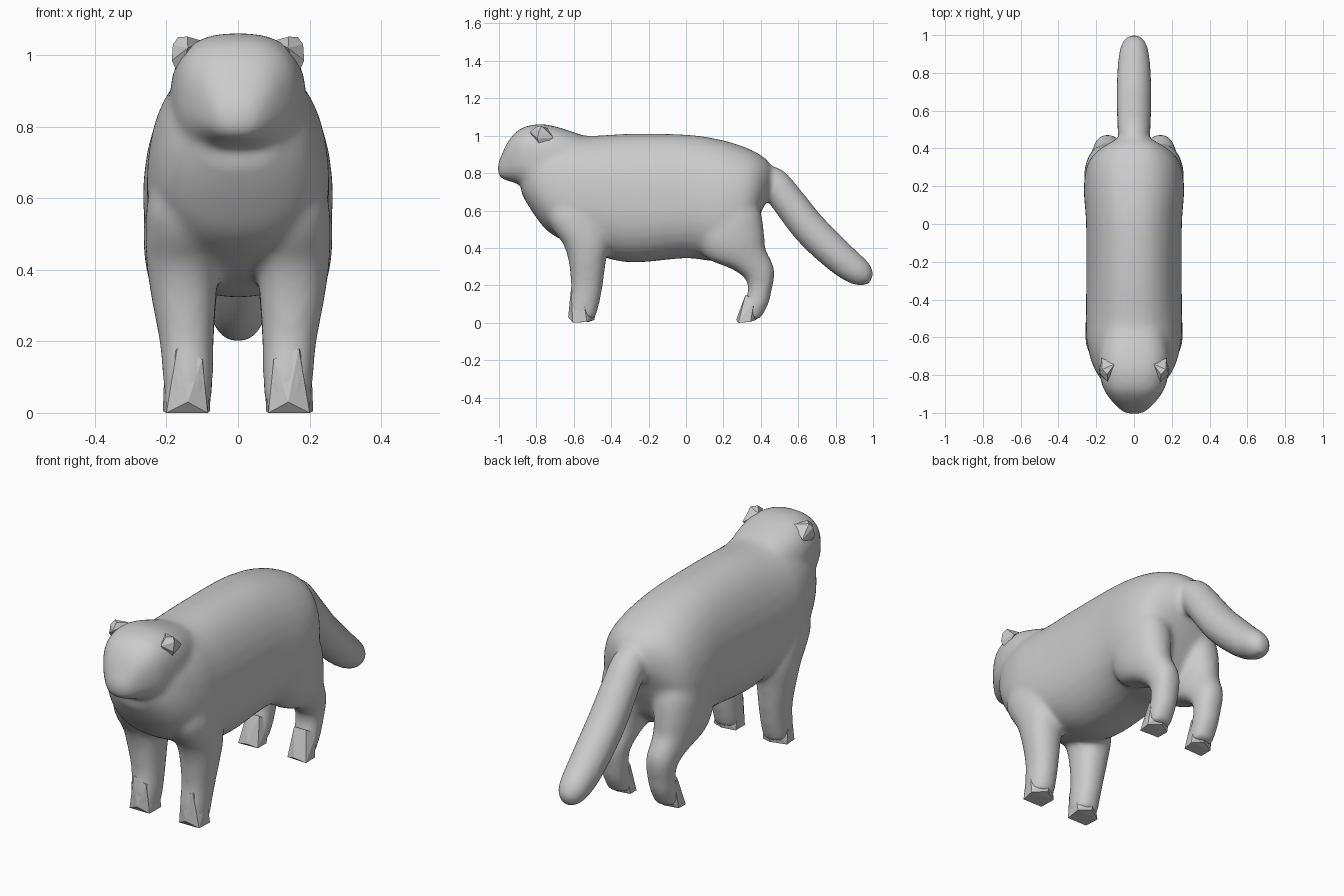
import bpy, bmesh, math
from mathutils import Vector

if "Cube" in bpy.data.objects:
    bpy.data.objects.remove(bpy.data.objects["Cube"], do_unlink=True)

fur = bpy.data.materials.new("plain grey")
fur.use_nodes = True
GREY = (0.6, 0.6, 0.6, 1)
fur.diffuse_color = GREY
fur.node_tree.nodes["Principled BSDF"].inputs["Base Color"].default_value = GREY


def finish(name, bm):
    bmesh.ops.recalc_face_normals(bm, faces=bm.faces)
    mesh = bpy.data.meshes.new(name)
    bm.to_mesh(mesh)
    bm.free()
    mesh.materials.append(fur)
    obj = bpy.data.objects.new(name, mesh)
    bpy.context.collection.objects.link(obj)
    return obj


def spline(rows, steps=5):
    """Smoothly interpolate the rows of a section table."""
    out = []
    for i in range(len(rows) - 1):
        a, b, c, d = (rows[max(0, min(len(rows) - 1, i + k))] for k in (-1, 0, 1, 2))
        for s in range(steps):
            t = s / steps
            out.append([0.5 * (2 * q + (r - p) * t + (2 * p - 5 * q + 4 * r - w) * t * t
                               + (3 * q - p - 3 * r + w) * t ** 3)
                        for p, q, r, w in zip(a, b, c, d)])
    return out + [list(rows[-1])]


def loft(bm, sections, power=2.0, taper=0.0, n=32):
    """Skin superellipse rings; each section is (centre, half axis, half axis).
    Taper narrows the ring towards the end of its second axis."""
    rings = []
    for c, u, v in sections:
        ring = []
        for k in range(n):
            a = 2 * math.pi * k / n
            ca, sa = math.cos(a), math.sin(a)
            su = math.copysign(abs(ca) ** (2 / power), ca)
            sv = math.copysign(abs(sa) ** (2 / power), sa)
            ring.append(bm.verts.new(c + u * su * (1 - taper * sv) + v * sv))
        rings.append(ring)
    for r, s in zip(rings, rings[1:]):
        for k in range(n):
            bm.faces.new((r[k], r[(k + 1) % n], s[(k + 1) % n], s[k]))
    bm.faces.new(rings[0])
    bm.faces.new(rings[-1])


def along_y(rows):
    # rows: y, bottom, top, half width
    return [(Vector((0, y, (lo + hi) / 2)), Vector((w, 0, 0)), Vector((0, 0, (hi - lo) / 2)))
            for y, lo, hi, w in spline(rows)]


def along_z(rows, side):
    # rows: z, y, x, half width, half depth
    return [(Vector((side * x, y, z)), Vector((hx, 0, 0)), Vector((0, hy, 0)))
            for z, y, x, hx, hy in spline(rows)]


TORSO = [(-.88, .69, .9, .11), (-.82, .59, .97, .175), (-.74, .49, 1.0, .22),
         (-.62, .42, 1.005, .249), (-.5, .37, 1.0, .253), (-.3, .322, 1.01, .251),
         (0, .345, 1.006, .252), (.18, .33, .98, .264), (.3, .4, .945, .25),
         (.37, .52, .914, .21), (.42, .63, .882, .145), (.45, .69, .85, .09)]
HEAD = [(-1.006, .795, .85, .035), (-.985, .77, .9, .07), (-.95, .758, .972, .107),
        (-.9, .742, 1.027, .146), (-.85, .72, 1.052, .17), (-.77, .69, 1.062, .187),
        (-.68, .67, 1.045, .19), (-.56, .66, 1.005, .17)]
FRONT_LEG = [(.82, -.6, .09, .07, .07), (.7, -.605, .128, .1, .11), (.58, -.597, .15, .105, .145),
             (.5, -.565, .154, .105, .148), (.42, -.535, .155, .101, .122),
             (.33, -.528, .152, .092, .1), (.2, -.53, .144, .076, .085),
             (.1, -.545, .14, .07, .081), (.02, -.555, .14, .066, .068)]
HIND_LEG = [(.75, .24, .11, .09, .1), (.6, .248, .146, .11, .15), (.48, .24, .153, .111, .178),
            (.4, .25, .153, .103, .174), (.34, .285, .148, .091, .167), (.29, .355, .142, .081, .117),
            (.24, .392, .138, .073, .08), (.18, .396, .135, .067, .064),
            (.1, .375, .135, .063, .066), (.02, .34, .135, .06, .057)]
TAIL = [(.4, .785, .045), (.46, .757, .082), (.55, .645, .09), (.65, .517, .093),
        (.75, .415, .092), (.85, .325, .086), (.915, .278, .077), (.96, .25, .061),
        (.992, .234, .03)]

# torso, head, legs and tail fused into one soft skin
bm = bmesh.new()
loft(bm, along_y(TORSO), 2.3, 0.1)
loft(bm, along_y(HEAD), 2.6)
for side in (-1, 1):
    loft(bm, along_z(FRONT_LEG, side), 2.2)
    loft(bm, along_z(HIND_LEG, side), 2.2)

tail = spline(TAIL)
sections = []
for i, (y, z, r) in enumerate(tail):
    a, b = tail[max(i - 1, 0)], tail[min(i + 1, len(tail) - 1)]
    d = Vector((0, b[0] - a[0], b[1] - a[1])).normalized()
    sections.append((Vector((0, y, z)), Vector((r, 0, 0)), Vector((0, -d.z, d.y)) * r))
loft(bm, sections)

body = finish("body", bm)
remesh = body.modifiers.new("fuse", 'REMESH')
remesh.mode = 'VOXEL'
remesh.voxel_size = 0.014
remesh.use_smooth_shade = True
smooth = body.modifiers.new("soften", 'SMOOTH')
smooth.factor = 0.5
smooth.iterations = 13


def hull(name, points, side):
    bm = bmesh.new()
    for x, y, z in points:
        bm.verts.new((side * x, y, z))
    bmesh.ops.convex_hull(bm, input=bm.verts[:])
    return finish(name, bm)


# faceted paws and small angular ears
FRONT_PAW = [(.085, -.605, .0), (.14, -.63, .03), (.2, -.605, .0), (.21, -.53, .005),
             (.14, -.49, .015), (.078, -.52, .005), (.1, -.612, .15), (.17, -.615, .18),
             (.205, -.55, .14), (.14, -.475, .1), (.076, -.54, .13)]
HIND_PAW = [(.085, .285, .0), (.135, .268, .015), (.195, .28, .0), (.2, .345, .005),
            (.135, .375, .015), (.078, .345, .005), (.1, .318, .15), (.17, .318, .15),
            (.195, .365, .12), (.135, .42, .1), (.077, .37, .11)]
EAR = [(.142, -.795, 1.052), (.168, -.77, 1.05), (.182, -.785, 1.03), (.185, -.795, .985),
       (.14, -.835, 1.02), (.172, -.71, .99), (.1, -.74, 1.04), (.165, -.78, .94)]
for label, side in (("right", -1), ("left", 1)):
    hull(label + "_front_paw", FRONT_PAW, side)
    hull(label + "_hind_paw", HIND_PAW, side)
    hull(label + "_ear", EAR, side)

# small angular lip, fuller on the right of the muzzle
hull("lip", [(-.06, -.97, .845), (-.045, -.985, .8), (.03, -.98, .78), (.06, -.965, .8),
             (0, -1.0, .805), (0, -.9, .79), (-.02, -.965, .775)], 1)
